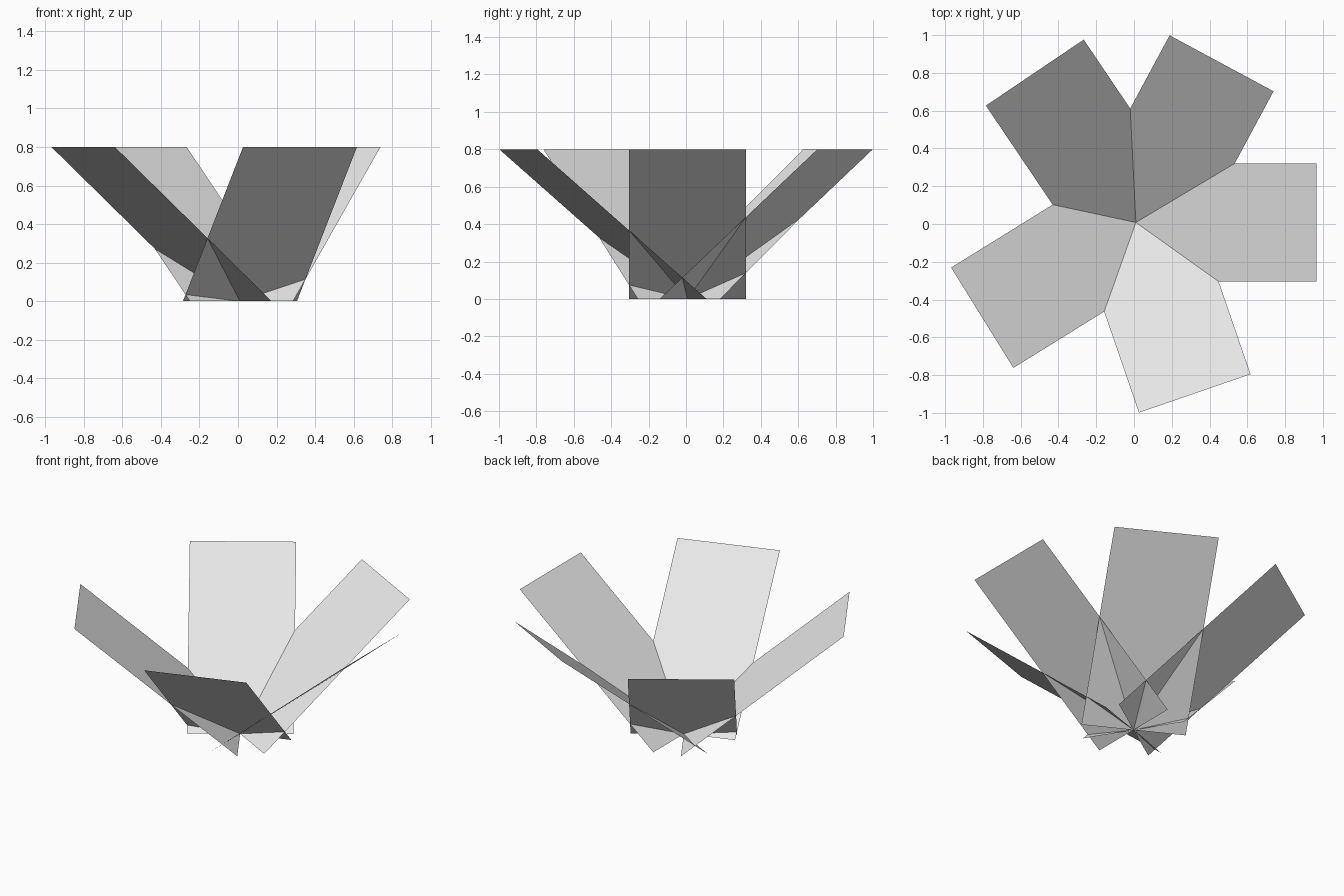
import bpy
import bmesh
from math import radians
from mathutils import Matrix, Vector

cube = bpy.data.objects.get("Cube")
if cube:
    bpy.data.objects.remove(cube, do_unlink=True)

# One plain grey for every blade
GREY = (0.8, 0.8, 0.8, 1.0)
grey = bpy.data.materials.new("light_grey")
grey.use_nodes = True
grey.diffuse_color = GREY
grey.node_tree.nodes["Principled BSDF"].inputs["Base Color"].default_value = GREY

WIDTH, REACH, HEIGHT = 0.625, 0.957, 0.8
CENTRE = Vector((0.01, 0.008, 0))


def add_blade(name, heading):
    """Flat rectangle leaning outwards from the shared centre."""
    bm = bmesh.new()
    half = WIDTH / 2
    corners = [(0, -half, 0), (REACH, -half, HEIGHT),
               (REACH, half, HEIGHT), (0, half, 0)]
    bm.faces.new([bm.verts.new(c) for c in corners])
    bm.transform(Matrix.Translation(CENTRE) @ Matrix.Rotation(radians(heading), 4, "Z"))
    mesh = bpy.data.meshes.new(name)
    bm.to_mesh(mesh)
    bm.free()
    mesh.materials.append(grey)
    bpy.context.collection.objects.link(bpy.data.objects.new(name, mesh))


# Blades fan round the centre at uneven headings
for name, heading in {"left_blade": 0, "back_left_blade": 61.7,
                      "back_right_blade": 124, "front_right_blade": 211.8,
                      "front_left_blade": -71}.items():
    add_blade(name, heading)
